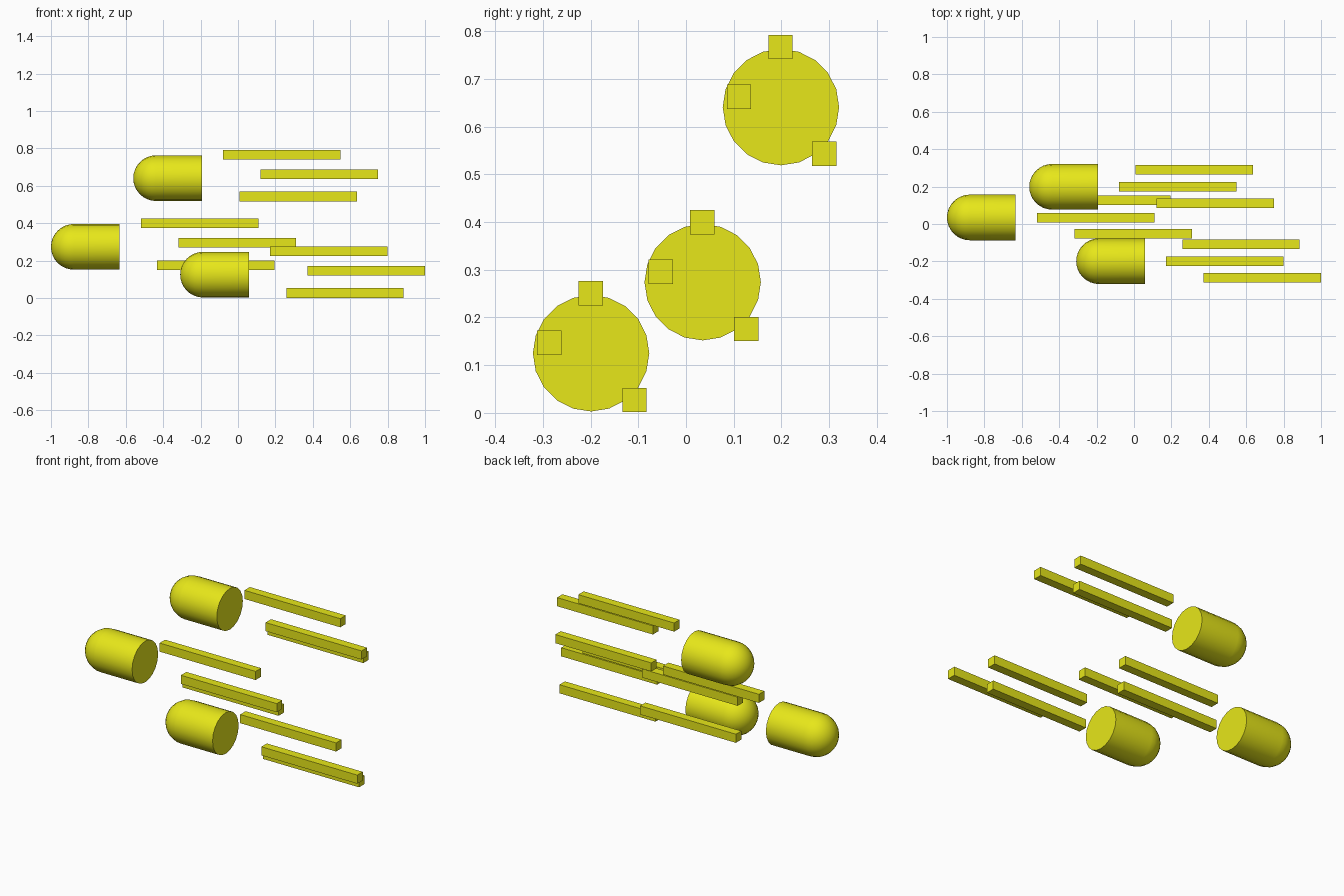
import bpy, bmesh, math
from mathutils import Vector

if "Cube" in bpy.data.objects:
    bpy.data.objects.remove(bpy.data.objects["Cube"])

R = 0.122          # shell radius
LENGTH = 0.367     # nose to flat base
SIDES = 20

yellow = bpy.data.materials.new("yellow")
yellow.diffuse_color = (0.8, 0.8, 0.01, 1)
yellow.use_nodes = True
yellow.node_tree.nodes["Principled BSDF"].inputs["Base Color"].default_value = yellow.diffuse_color


def add_object(name, bm, location):
    bmesh.ops.recalc_face_normals(bm, faces=bm.faces)
    mesh = bpy.data.meshes.new(name)
    bm.to_mesh(mesh)
    bm.free()
    mesh.materials.append(yellow)
    obj = bpy.data.objects.new(name, mesh)
    obj.location = location
    bpy.context.collection.objects.link(obj)
    return obj


def shell(name, nose):
    """Round-nosed cylinder pointing along -x, flat at the back."""
    bm = bmesh.new()
    steps = 8
    profile = []
    for i in range(steps + 1):
        a = math.pi / 2 * i / steps
        profile.append(bm.verts.new((R - R * math.cos(a), 0, R * math.sin(a))))
    profile.append(bm.verts.new((LENGTH, 0, R)))
    edges = [bm.edges.new(pair) for pair in zip(profile, profile[1:])]
    bmesh.ops.spin(bm, geom=profile + edges, cent=(0, 0, 0), axis=(1, 0, 0),
                   angle=2 * math.pi, steps=SIDES, use_merge=True)
    bmesh.ops.remove_doubles(bm, verts=bm.verts, dist=1e-5)
    # flat base
    rim = [e for e in bm.edges if e.is_boundary]
    bmesh.ops.contextual_create(bm, geom=rim)
    obj = add_object(name, bm, nose)
    bpy.ops.object.select_all(action='DESELECT')
    obj.select_set(True)
    bpy.context.view_layer.objects.active = obj
    bpy.ops.object.shade_smooth_by_angle(angle=math.radians(35))


def streak(name, center):
    """Square speed-line bar along x."""
    bm = bmesh.new()
    bmesh.ops.create_cube(bm, size=1)
    bmesh.ops.scale(bm, vec=(0.628, 0.051, 0.051), verts=bm.verts)
    add_object(name, bm, center)


# streak centres measured from the shell nose
STREAKS = {
    "top": Vector((0.795, -0.001, 0.126)),
    "front": Vector((0.995, -0.088, 0.022)),
    "back": Vector((0.881, 0.091, -0.098)),
}
# nose tip of each flying shell
NOSES = {
    "middle": Vector((-1.0, 0.035, 0.274)),
    "upper": Vector((-0.56, 0.199, 0.641)),
    "lower": Vector((-0.309, -0.199, 0.125)),
}

for place, nose in NOSES.items():
    shell(place + "_shell", nose)
    for side, offset in STREAKS.items():
        streak(f"{place}_{side}_streak", nose + offset)
